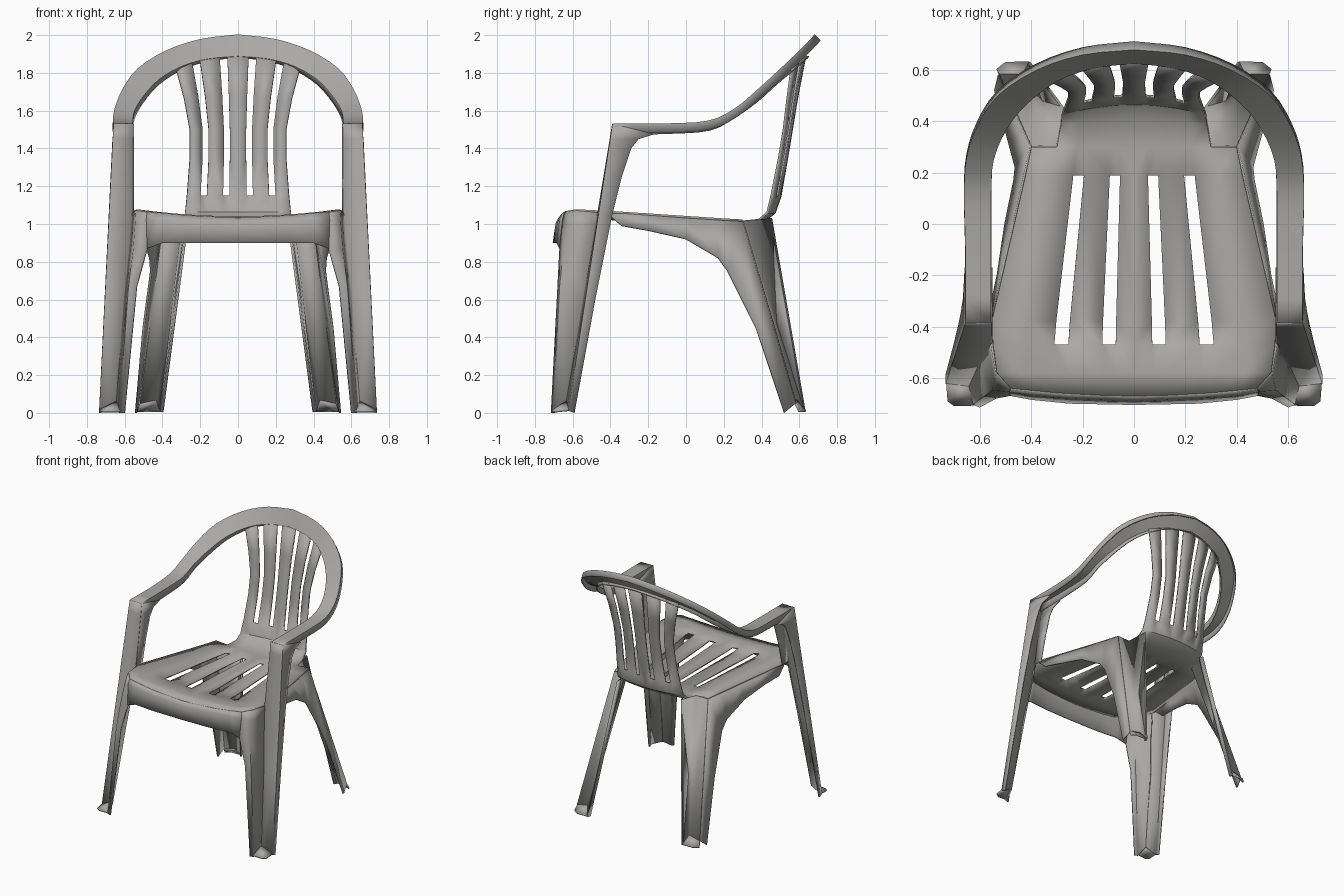
import bpy, bmesh
from mathutils import Vector

cube = bpy.data.objects.get("Cube")
if cube:
    bpy.data.objects.remove(cube)

COLOUR = (0.4, 0.395, 0.385, 1)
plastic = bpy.data.materials.new("grey plastic")
plastic.use_nodes = True
plastic.diffuse_color = COLOUR
shader = next(n for n in plastic.node_tree.nodes if n.type == "BSDF_PRINCIPLED")
shader.inputs["Base Color"].default_value = COLOUR
shader.inputs["Roughness"].default_value = 0.6


def finish(name, bm, thickness=0.012, angle=0.6):
    """Turn a half sheet into a mirrored, thickened object."""
    bmesh.ops.remove_doubles(bm, verts=bm.verts, dist=0.0005)
    bmesh.ops.recalc_face_normals(bm, faces=bm.faces)
    mesh = bpy.data.meshes.new(name)
    bm.to_mesh(mesh)
    bm.free()
    mesh.materials.append(plastic)
    obj = bpy.data.objects.new(name, mesh)
    bpy.context.collection.objects.link(obj)
    bpy.ops.object.select_all(action="DESELECT")
    obj.select_set(True)
    bpy.context.view_layer.objects.active = obj
    bpy.ops.object.shade_smooth_by_angle(angle=angle)
    mirror = obj.modifiers.new("mirror", "MIRROR")
    mirror.use_clip = True
    solid = obj.modifiers.new("thickness", "SOLIDIFY")
    solid.thickness = thickness
    solid.offset = 0
    return obj


def loft(name, rows, keep=lambda r, c: True, **options):
    """Skin a grid of points, leaving out the cells that keep rejects."""
    bm = bmesh.new()
    grid = [[bm.verts.new(p) for p in row] for row in rows]
    for r in range(len(rows) - 1):
        for c in range(len(rows[0]) - 1):
            if keep(r, c):
                bm.faces.new((grid[r][c], grid[r][c + 1], grid[r + 1][c + 1], grid[r + 1][c]))
    return finish(name, bm, **options)


def fan(name, tip, rim):
    """A sloping foot plate: a tip joined to a rim of points."""
    bm = bmesh.new()
    top = bm.verts.new(tip)
    edge = [bm.verts.new(p) for p in rim]
    for a, b in zip(edge, edge[1:]):
        bm.faces.new((top, a, b))
    return finish(name, bm)


def smooth_path(points, steps=3):
    """Catmull-Rom points through a path."""
    pts = [Vector(p) for p in points]
    pts = [pts[0] * 2 - pts[1]] + pts + [pts[-1] * 2 - pts[-2]]
    out = []
    for a, b, c, d in zip(pts, pts[1:], pts[2:], pts[3:]):
        for i in range(steps):
            t = i / steps
            out.append(0.5 * (2 * b + (c - a) * t + (2 * a - 5 * b + 4 * c - d) * t ** 2
                              + (3 * b - a - 3 * c + d) * t ** 3))
    return out + [pts[-2]]


# Seat and back: one slotted sheet. Rows hold y, z, dish, bow, slatted half width, full half width
stations = [
    (-.67, 1.03, .14, -.13, .43, .48), (-.58, 1.035, .13, 0, .43, .535),
    (-.47, 1.03, .12, 0, .42, .55), (-.38, 1.025, .12, 0, .41, .555),
    (.19, 1.01, .08, 0, .32, .423), (.3, 1.005, .08, 0, .3, .4),
    (.41, 1.015, .08, .3, .285, .285), (.47, 1.06, 0, .5, .28, .28),
    (.5, 1.15, 0, .65, .27, .27), (.535, 1.35, 0, .65, .255, .255),
    (.56, 1.5, 0, .65, .255, .255), (.59, 1.68, -.2, .65, .285, .285),
    (.63, 1.885, -.5, .65, .33, .33)]
SLOT_EDGES = (0, .17, .295, .61, .74, 1)


def seat_row(y, z, dish, bow, slat_width, full_width):
    xs = [slat_width * f for f in SLOT_EDGES] + [full_width]
    return [(x, y - bow * x * x, z + dish * x * x) for x in xs]


def seat_cell(r, c):
    slotted = 2 <= r <= 3 or r >= 8
    return not (slotted and c in (1, 3)) and not (c == 5 and r >= 5)


loft("seat_and_back", [seat_row(*s) for s in stations], seat_cell)

# Arm and back hoop: a channel section swept along inner and outer edges
inner = smooth_path([(.56, -.385, 1.53), (.56, -.1, 1.53), (.56, .12, 1.54), (.55, .25, 1.6),
                     (.5, .37, 1.68), (.42, .47, 1.765), (.3, .56, 1.835), (.16, .61, 1.875),
                     (0, .63, 1.89)])
outer = smooth_path([(.655, -.385, 1.53), (.655, -.1, 1.53), (.66, .12, 1.545), (.65, .26, 1.61),
                     (.61, .38, 1.71), (.53, .5, 1.82), (.38, .6, 1.915), (.2, .66, 1.975),
                     (0, .68, 2)])
hoop = []
for i, (a, b) in enumerate(zip(inner, outer)):
    t = i / (len(inner) - 1)
    lip_in = Vector((0, 0, -.06)).lerp(Vector((0, .02, -.005)), t)
    lip_out = Vector((0, 0, -.05)).lerp(Vector((0, .03, -.03)), t)
    hoop.append([a + lip_in, a, b, b + lip_out])
loft("arm_hoop", hoop, thickness=.008)

# Front leg strip with its rear lip, running up into the arm
crease = [Vector((.64, -.63, .05)), Vector((.56, -.385, 1.53))]
ridge = [Vector((.73, -.62, .01)), Vector((.655, -.385, 1.53))]
lip_curve = [(0, -.59), (.6, -.48), (1.05, -.39), (1.25, -.34), (1.4, -.29), (1.45, -.25), (1.475, -.17)]
strip, inner_lip = [], []
for z, y in lip_curve:
    t = min(1, z / 1.53) if z < 1.47 else 1
    a, b = crease[0].lerp(crease[1], t), ridge[0].lerp(ridge[1], t)
    if z > .5:
        a.x = .555
    if .5 < z < .7:
        a.x = .6
    strip.append([a, b, Vector((b.x, y, z))])
    if z > 1:
        inner_lip.append([a, Vector((a.x, y, z))])
loft("front_leg_strip", strip)
loft("arm_support_lip", inner_lip, thickness=.008)

# Front apron and the leg panel that grows out of its corner
loft("front_apron", [
    [(0, -.67, 1.03), (.25, -.662, 1.04), (.4, -.65, 1.054), (.48, -.64, 1.062)],
    [(0, -.685, 1), (.25, -.675, 1.01), (.4, -.665, 1.02), (.485, -.65, 1.02)],
    [(0, -.7, .9), (.25, -.695, .9), (.4, -.68, .9), (.48, -.665, .87)]])
loft("front_leg_panel", [
    [(.48, -.64, 1.062), (.535, -.58, 1.07), (.555, -.46, 1.06)],
    [(.485, -.65, 1.02), (.54, -.61, 1), (.56, -.465, 1)],
    [(.48, -.665, .87), (.55, -.645, .87), (.567, -.485, .9)],
    [(.535, -.675, .67), (.575, -.665, .67), (.6, -.53, .6)],
    [(.6, -.71, 0), (.625, -.7, 0), (.64, -.63, .05)]], angle=1)
fan("front_foot", (.64, -.63, .06), [(.62, -.705, .008), (.7, -.708, .008), (.725, -.69, .008),
                                     (.73, -.62, .015)])

# Side apron sweeping down into the rear leg
crease_top, crease_foot = Vector((.4, .3, 1.012)), Vector((.525, .58, .05))
apron_top = [(.555, -.42, 1.06), (.515, -.2, 1.045), (.467, 0, 1.03), (.43, .17, 1.02), crease_top,
             crease_top.lerp(crease_foot, .5), crease_foot]
apron_low = [(.56, -.34, .99), (.53, -.2, .965), (.5, 0, .92), (.465, .17, .82), (.46, .22, .75),
             (.5, .37, .45), (.54, .52, 0)]
loft("side_apron", [apron_top, apron_low], angle=1)

# Rear leg: a groove open to the back and outside
loft("rear_leg", [
    [crease_top, (.3, .3, 1.012), (.275, .45, 1.03), (.265, .42, 1.03)],
    [crease_foot, (.435, .58, .07), (.41, .63, .005), (.4, .605, .005)]])
fan("rear_foot", (.435, .58, .07), [(.41, .63, .008), (.5, .628, .008), (.535, .6, .008), crease_foot])
